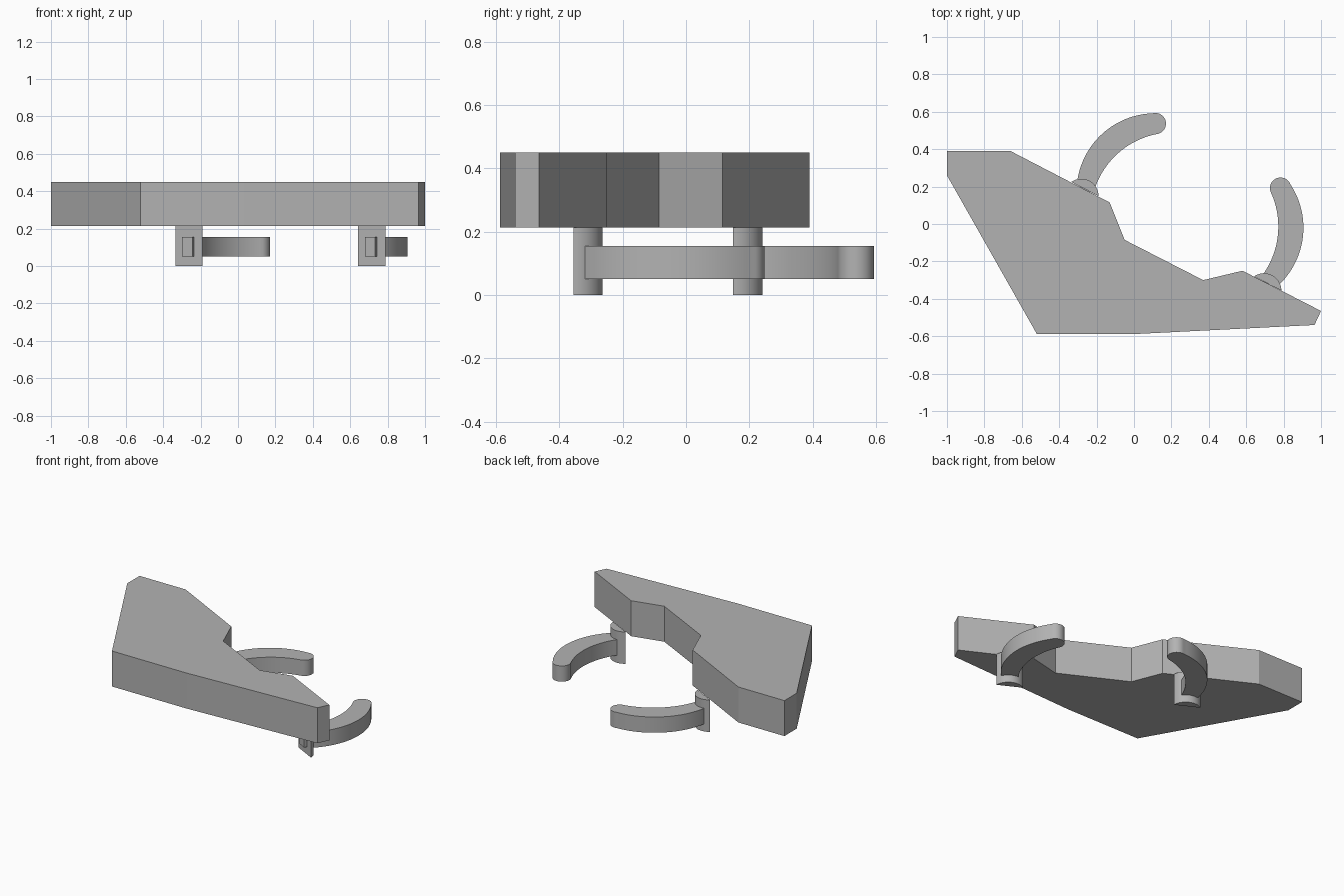
import bpy, bmesh, math
from mathutils import Vector

if "Cube" in bpy.data.objects:
    bpy.data.objects.remove(bpy.data.objects["Cube"], do_unlink=True)

GRAY = (0.45, 0.45, 0.45, 1)
gray = bpy.data.materials.new("plain gray")
gray.use_nodes = True
gray.diffuse_color = GRAY
gray.node_tree.nodes["Principled BSDF"].inputs["Base Color"].default_value = GRAY


def prism(name, outline, z0, z1, smooth=False):
    """Extrude a flat outline between two heights."""
    bm = bmesh.new()
    face = bm.faces.new([bm.verts.new((p[0], p[1], z0)) for p in outline])
    top = bmesh.ops.extrude_face_region(bm, geom=[face])["geom"]
    bmesh.ops.translate(bm, vec=(0, 0, z1 - z0),
                        verts=[g for g in top if isinstance(g, bmesh.types.BMVert)])
    bmesh.ops.recalc_face_normals(bm, faces=bm.faces)
    mesh = bpy.data.meshes.new(name)
    bm.to_mesh(mesh)
    bm.free()
    mesh.materials.append(gray)
    obj = bpy.data.objects.new(name, mesh)
    bpy.context.collection.objects.link(obj)
    if smooth:
        bpy.ops.object.select_all(action='DESELECT')
        obj.select_set(True)
        bpy.context.view_layer.objects.active = obj
        bpy.ops.object.shade_smooth_by_angle(angle=math.radians(35))
    return obj


def arc(a, b, sag, steps=20):
    """Points from a to b, bulging by sag to the left of the travel direction."""
    a, b = Vector(a), Vector(b)
    half = (b - a).length / 2
    along = (b - a).normalized()
    side = Vector((-along.y, along.x))
    radius = (half * half + sag * sag) / (2 * sag)
    centre = (a + b) / 2 + side * (sag - radius)
    spread = math.atan2(half, radius - sag)
    angles = [spread * (2 * i / steps - 1) for i in range(steps + 1)]
    return [centre + radius * (along * math.sin(t) + side * math.cos(t)) for t in angles]


# Board with an angular outline
prism("board", [(-1, .39), (-.66, .39), (-.13, .115), (-.05, -.085), (.37, -.3),
                (.58, -.25), (1, -.465), (.965, -.54), (.03, -.587),
                (-.52, -.587), (-1, .26)], .213, .45)

# Hook plan: outer arc, rounded tip, inner arc; u runs to the tip, v to the bulge
tip_out, tip_in = (.54, .053), (.49, -.049)
hook_plan = (arc((0, .06), tip_out, .098, 28)
             + arc(tip_out, tip_in, .056, 16)[1:]
             + [Vector((p.x, p.y)) for p in reversed(arc((.03, -.04), tip_in, .065, 28))][1:])

normal = Vector((.46, .888)).normalized()
chord = Vector((normal.y, -normal.x))
swing = math.radians(20)

for label, base, turn in (("right", (-.2625, .187), -1), ("left", (.715, -.318), 1)):
    base = Vector(base)

    # Post: a circular segment with its flat side to the front
    segment = [base + chord * p.x + normal * p.y
               for p in arc((-.082, 0), (.082, 0), .05, 20)]
    prism(label + "_post", segment, 0, .213, True)

    # Small peg end on the flat side of the post
    peg = [base + chord * c + normal * n
           for c, n in ((-.031, -.02), (.031, -.02), (.031, .01), (-.031, .01))]
    prism(label + "_peg", peg, .05, .155)

    # Curved hook, mirrored about the post normal
    u = normal * math.cos(swing) - chord * turn * math.sin(swing)
    v = chord * turn * math.cos(swing) + normal * math.sin(swing)
    prism(label + "_hook", [base + u * p.x + v * p.y for p in hook_plan], .05, .155, True)
